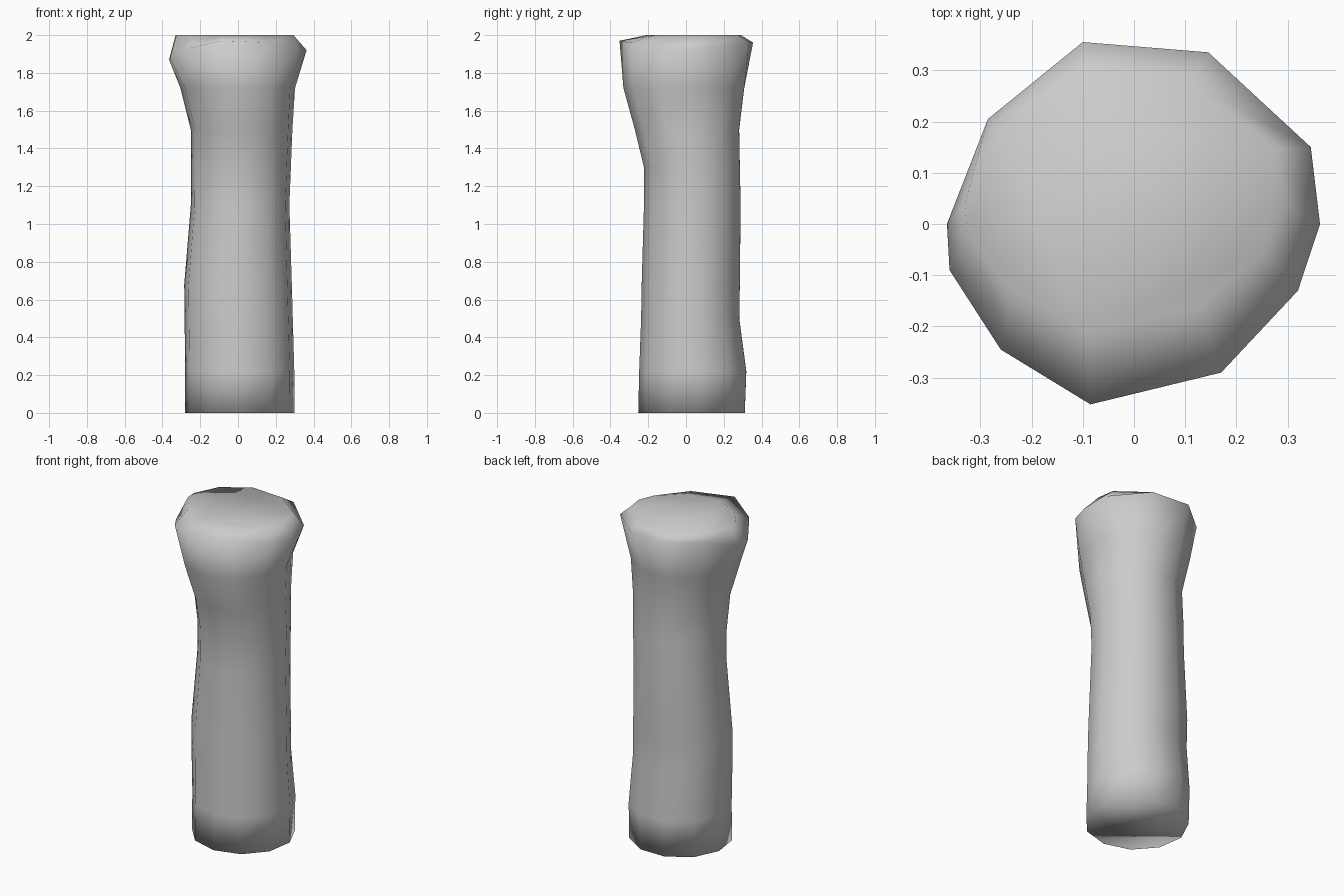
import bpy
import bmesh
from math import cos, sin, tau

cube = bpy.data.objects.get("Cube")
if cube:
    bpy.data.objects.remove(cube, do_unlink=True)

# Plain grey material
grey = bpy.data.materials.new("plain grey")
grey.use_nodes = True
colour = (0.6, 0.6, 0.6, 1)
grey.diffuse_color = colour
grey.node_tree.nodes["Principled BSDF"].inputs["Base Color"].default_value = colour

# Irregular outline of the flared rim: x, y, height
RIM = [(-.10, .355, 1.96), (-.285, .205, 1.95), (-.365, .0, 1.87), (-.36, -.09, 1.88),
       (-.26, -.245, 1.93), (-.085, -.352, 1.97), (.17, -.29, 1.96),
       (.32, -.13, 1.93), (.363, .0, 1.92), (.345, .15, 1.94), (.145, .335, 1.96)]
count = len(RIM)

# Shaft sections: height, left and right limits, front and back limits
SHAFT = [(0, -.28, .30, -.25, .32), (.22, -.28, .298, -.245, .328),
         (.5, -.283, .29, -.235, .29), (.68, -.285, .285, -.232, .293),
         (1.1, -.25, .272, -.22, .297), (1.3, -.25, .28, -.22, .293),
         (1.5, -.25, .288, -.268, .29), (1.72, -.305, .302, -.328, .318)]

# Flat cap limits
TOP = (2.0, -.33, .295, -.21, .29)

# Unit outlines: near-round shaft and the rim's own shape
ROUND = [(1.01 * cos(a), 1.01 * sin(a))
         for a in (tau * (.295 + i / count) for i in range(count))]
CAP = [(x / .365, y / .355) for x, y, _ in RIM]


def section(bm, outline, z, x0, x1, y0, y1):
    """Fit an outline of unit size into the given limits at one height."""
    return [bm.verts.new(((x0 + x1 + x * (x1 - x0)) / 2,
                          (y0 + y1 + y * (y1 - y0)) / 2, z))
            for x, y in outline]


# Column: shaft, flared head and flat cap joined as one skin
bm = bmesh.new()
rings = [section(bm, ROUND, *limits) for limits in SHAFT]
rings.append([bm.verts.new(p) for p in RIM])
rings.append(section(bm, CAP, *TOP))
for low, high in zip(rings, rings[1:]):
    for i in range(count):
        j = (i + 1) % count
        bm.faces.new((low[i], low[j], high[j], high[i]))
bm.faces.new(rings[0][::-1])
bm.faces.new(rings[-1])
bmesh.ops.recalc_face_normals(bm, faces=bm.faces[:])
for face in bm.faces:
    face.smooth = True

mesh = bpy.data.meshes.new("column")
bm.to_mesh(mesh)
bm.free()
mesh.materials.append(grey)
column = bpy.data.objects.new("column", mesh)
bpy.context.collection.objects.link(column)
